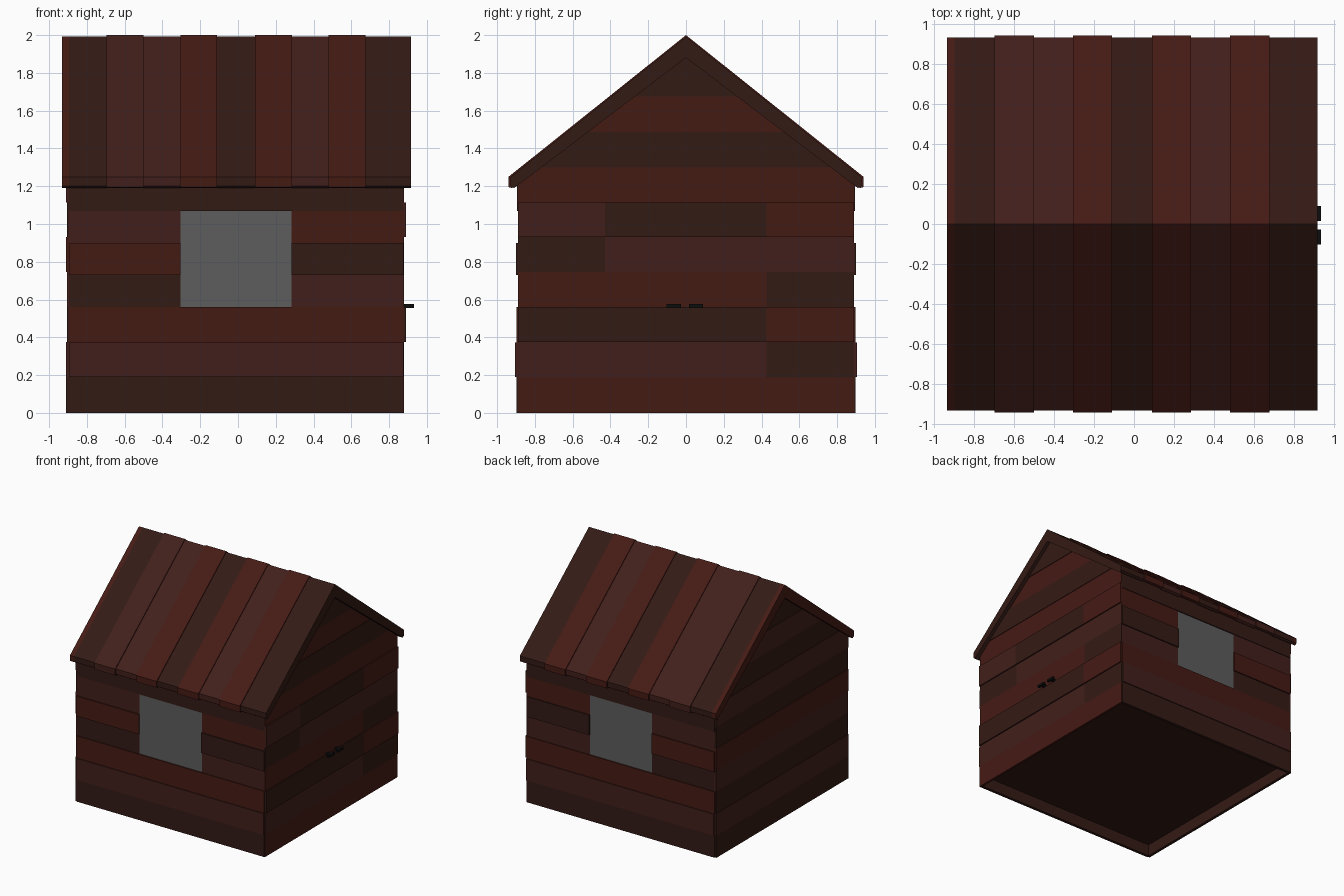
import bpy, bmesh

if "Cube" in bpy.data.objects:
    bpy.data.objects.remove(bpy.data.objects["Cube"])


def material(name, rgb):
    m = bpy.data.materials.new(name)
    m.diffuse_color = (*rgb, 1)
    m.use_nodes = True
    m.node_tree.nodes["Principled BSDF"].inputs["Base Color"].default_value = m.diffuse_color
    return m


R = material("red_wood", (0.060, 0.0105, 0.007))
B = material("brown_wood", (0.053, 0.0135, 0.0105))
D = material("dark_wood", (0.034, 0.0105, 0.0075))
GLASS = material("window_grey", (0.11, 0.11, 0.11))
IRON = material("black_iron", (0.004, 0.004, 0.004))


def prism(name, outline, x0, x1, mat):
    """Extrude a (y, z) outline along x."""
    bm = bmesh.new()
    face = bm.faces.new([bm.verts.new((x0, y, z)) for y, z in outline])
    ext = bmesh.ops.extrude_face_region(bm, geom=[face])
    for v in ext["geom"]:
        if isinstance(v, bmesh.types.BMVert):
            v.co.x = x1
    bmesh.ops.recalc_face_normals(bm, faces=bm.faces[:])
    me = bpy.data.meshes.new(name)
    bm.to_mesh(me)
    bm.free()
    me.materials.append(mat)
    ob = bpy.data.objects.new(name, me)
    bpy.context.collection.objects.link(ob)
    return ob


def box(name, x0, x1, y0, y1, z0, z1, mat):
    return prism(name, [(y0, z0), (y1, z0), (y1, z1), (y0, z1)], x0, x1, mat)


def gable(name, y0, y1, z0, z1, x0, x1, mat):
    """Board whose ends are trimmed to the roof slope."""
    def lim(z):
        return max(0.0, (1.90 - z) / 0.75)
    zs = [z0] + ([1.23] if z0 < 1.23 < z1 else []) + [z1]
    right = [(min(y1, lim(z)), z) for z in zs]
    left = [(max(y0, -lim(z)), z) for z in reversed(zs)]
    if z1 >= 1.90:
        left = left[1:]
    prism(name, right + left, x0, x1, mat)


# Front and back walls: boards split around a window
zs = [0, 0.19, 0.372, 0.56, 0.73, 0.90, 1.07, 1.24]
face_y = [0.897, 0.905, 0.897, 0.89, 0.90, 0.89, 0.895]
colours = [D, B, R, (D, B), (R, D), (B, R), D]
for side, s in (("front", -1), ("back", 1)):
    for i, c in enumerate(colours):
        ya, yb = sorted((s * 0.872, s * face_y[i]))
        if isinstance(c, tuple):
            box(f"{side}_board_{i}_left", -0.895, -0.305, ya, yb, zs[i], zs[i + 1], c[0])
            box(f"{side}_board_{i}_right", 0.283, 0.875, ya, yb, zs[i], zs[i + 1], c[1])
        else:
            box(f"{side}_board_{i}", -0.895, 0.875, ya, yb, zs[i], zs[i + 1], c)
    ya, yb = sorted((s * 0.872, s * 0.887))
    box(f"{side}_window", -0.306, 0.284, ya, yb, 0.559, 1.071, GLASS)

# Gable walls: right one has side boards around a double door
gz = [0, 0.188, 0.375, 0.56, 0.745, 0.93, 1.115, 1.30, 1.488, 1.675, 1.90]
right_x = [0.88, 0.88, 0.89, 0.88, 0.88, 0.89, 0.88, 0.885, 0.88, 0.885]
left_x = [0.91, 0.91, 0.905, 0.905, 0.91, 0.905, 0.91, 0.905, 0.91, 0.905]
right_c = [(R, R, R), (B, B, D), (D, D, R), (R, R, D), (D, B, B), (B, D, R)]
upper_c = [R, D, R, D]
left_c = [D, B, D, B, R, D, B, D, B, D]
for i in range(10):
    z0, z1 = gz[i], gz[i + 1]
    gable(f"left_board_{i}", -0.89, 0.89, z0, z1, -left_x[i], -0.885, left_c[i])
    if i < 6:
        a, b, c = right_c[i]
        box(f"right_board_{i}_near", 0.86, right_x[i], -0.89, -0.43, z0, z1, a)
        box(f"door_board_{i}", 0.86, right_x[i], -0.43, 0.425, z0, z1, b)
        box(f"right_board_{i}_far", 0.86, right_x[i], 0.425, 0.89, z0, z1, c)
    else:
        gable(f"right_board_{i}", -0.89, 0.89, z0, z1, 0.86, right_x[i], upper_c[i - 6])

# Door handles: bar on two posts
for n, y0, y1 in (("near", -0.102, -0.027), ("far", 0.015, 0.09)):
    box(f"handle_bar_{n}", 0.912, 0.932, y0, y1, 0.556, 0.576, IRON)
    box(f"handle_post_{n}", 0.875, 0.913, (y0 + y1) / 2 - 0.012, (y0 + y1) / 2 + 0.012,
        0.556, 0.576, IRON)

# Recessed floor
box("floor", -0.89, 0.865, -0.88, 0.88, 0.10, 0.12, D)

# Roof: bent boards, alternately raised
rx = [-0.933, -0.895, -0.695, -0.5, -0.305, -0.11, 0.09, 0.285, 0.48, 0.675, 0.915]
rc = [R, D, B, B, R, D, R, B, R, D]
for i, c in enumerate(rc):
    up = i in (2, 4, 6, 8)
    d = 0.008 if up else 0.0
    e = 0.93 + d * 1.25
    half = [(e, 1.248 + d * 0.2), (e, 1.202 - d * 0.8), (e - 0.02, 1.19)]
    outline = [(0, 1.992 + d)] + half + [(0, 1.88)]
    outline += [(-y, z) for y, z in reversed(half)]
    prism(f"roof_board_{i}", outline, rx[i], rx[i + 1], c)
